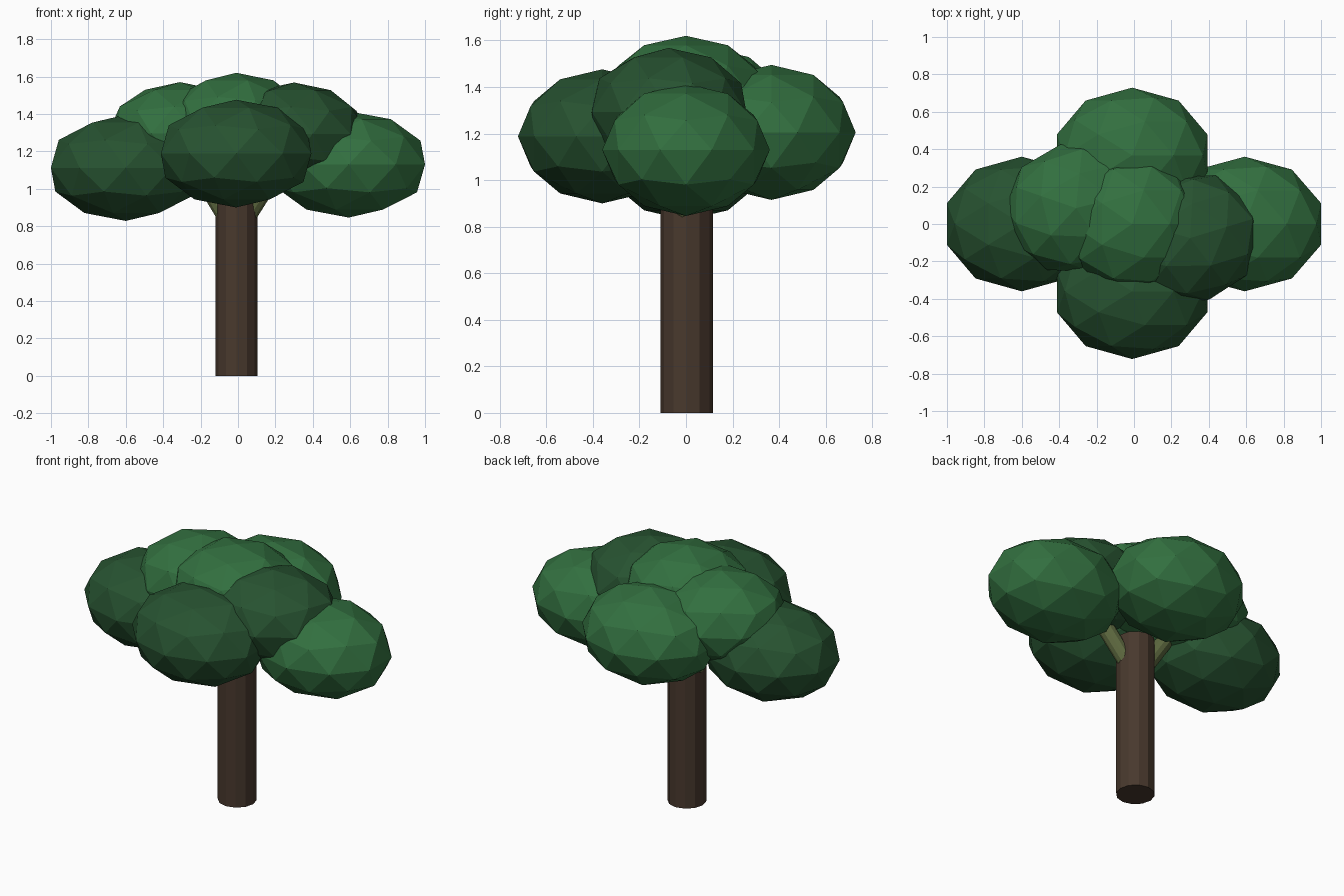
import bpy
from math import radians
from mathutils import Vector

if "Cube" in bpy.data.objects:
    bpy.data.objects.remove(bpy.data.objects["Cube"])


def material(name, rgb):
    m = bpy.data.materials.new(name)
    m.diffuse_color = (*rgb, 1)
    m.use_nodes = True
    m.node_tree.nodes["Principled BSDF"].inputs["Base Color"].default_value = m.diffuse_color
    return m


bark = material("bark", (0.065, 0.04, 0.026))
moss = material("branch_green", (0.11, 0.14, 0.05))
light = material("leaf_light", (0.032, 0.16, 0.05))
dark = material("leaf_dark", (0.02, 0.085, 0.03))


def rod(name, a, b, radius, sides, mat):
    a, b = Vector(a), Vector(b)
    bpy.ops.mesh.primitive_cylinder_add(vertices=sides, radius=radius,
                                        depth=(b - a).length, location=(a + b) / 2)
    ob = bpy.context.object
    ob.rotation_euler = (b - a).to_track_quat('Z', 'Y').to_euler()
    ob.name = name
    ob.data.materials.append(mat)


def clump(name, centre, size, mat, turn=0):
    bpy.ops.mesh.primitive_ico_sphere_add(subdivisions=2, radius=1, location=centre,
                                          rotation=(0, 0, radians(turn)))
    ob = bpy.context.object
    ob.scale = size
    ob.name = name
    ob.data.materials.append(mat)


# Trunk and the two branches rising into the crown
rod("trunk", (-0.008, 0.003, 0), (-0.008, 0.003, 1.02), 0.112, 12, bark)
for side, s in (("right", 1), ("left", -1)):
    rod("branch_" + side, (-0.008 + s * 0.055, 0, 0.85),
        (s * 0.30, -s * 0.08, 1.25), 0.05, 12, moss)

# Lower ring of foliage
clump("foliage_left", (-0.60, 0, 1.112), (0.421, 0.36, 0.284), dark)
clump("foliage_right", (0.592, 0, 1.13), (0.429, 0.36, 0.284), light)
clump("foliage_front", (-0.01, -0.36, 1.188), (0.423, 0.362, 0.288), dark)
clump("foliage_back", (-0.01, 0.367, 1.205), (0.423, 0.362, 0.29), light)

# Upper foliage
clump("foliage_upper_left", (-0.31, 0.085, 1.295), (0.39, 0.35, 0.275), light, 14)
clump("foliage_upper_right", (0.30, -0.075, 1.293), (0.39, 0.345, 0.275), dark, 17)
clump("foliage_top", (-0.01, 0, 1.348), (0.38, 0.36, 0.272), light)
